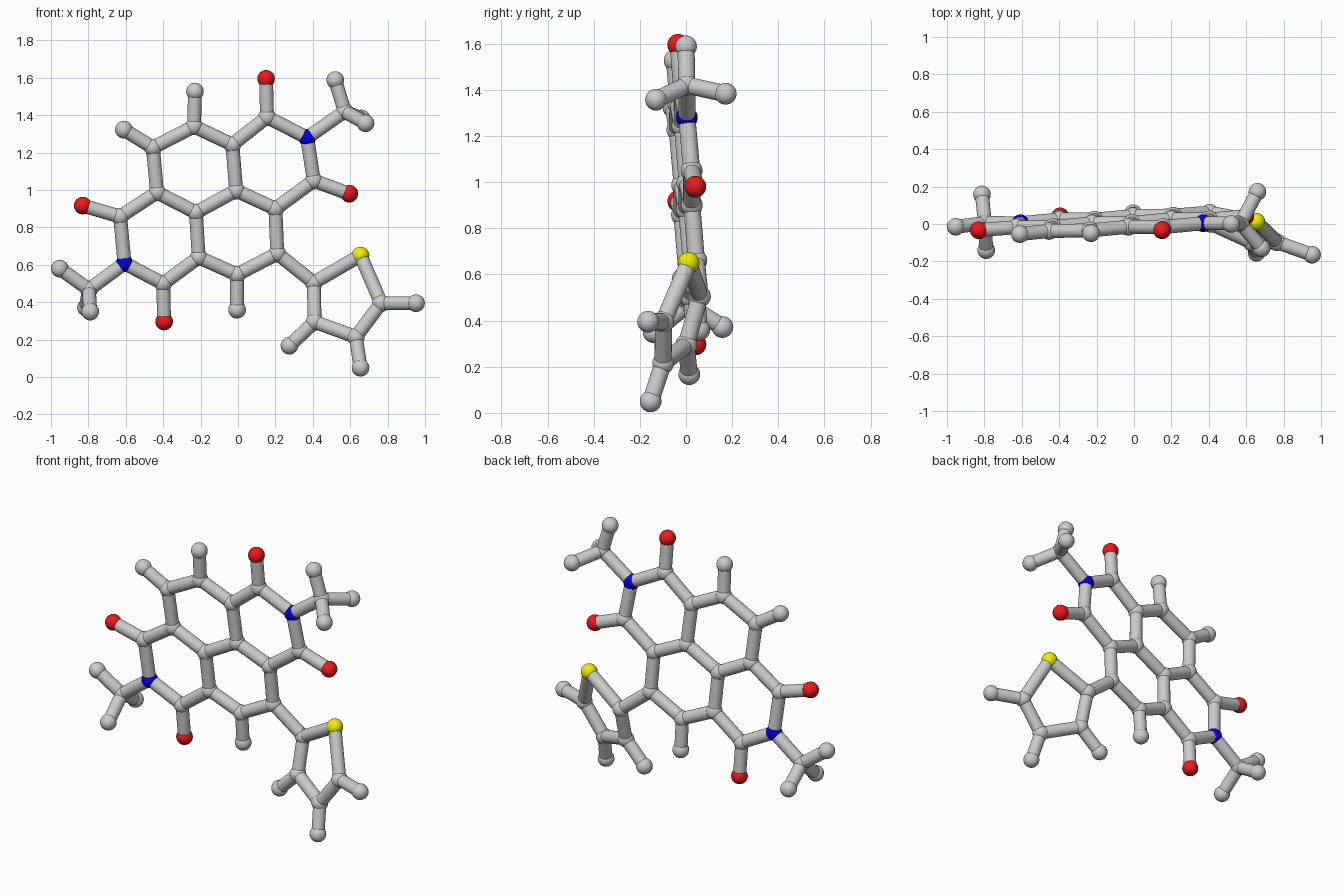
import bpy
from mathutils import Vector

if "Cube" in bpy.data.objects:
    bpy.data.objects.remove(bpy.data.objects["Cube"])

ATOM_R, BOND_R, REACH = 0.047, 0.037, 0.325

def material(name, color):
    m = bpy.data.materials.new(name)
    m.diffuse_color = color
    m.use_nodes = True
    m.node_tree.nodes["Principled BSDF"].inputs["Base Color"].default_value = m.diffuse_color
    return m

MATS = {
    "nitrogen": material("blue", (0.0, 0.0, 0.8, 1)),
    "oxygen": material("red", (0.85, 0.01, 0.01, 1)),
    "sulfur": material("yellow", (0.9, 0.85, 0.0, 1)),
}

# Both ring systems are flat: depth follows from the position in the front view
def core_plane(x, z):
    return Vector((x, 0.087 + 0.0555 * x - 0.081 * z, z))

def side_plane(x, z):
    return Vector((x, 0.066 - 0.356 * x + 0.275 * z, z))

atoms = []  # (kind, position)

def add(kind, plane, points):
    atoms.extend((kind, plane(x, z)) for x, z in points)

# Fused core: ring carbons, carbonyl carbons, methyl carbons
add("carbon", core_plane, [
    (-.03, 1.243), (-.235, 1.34), (-.455, 1.227), (-.433, .987), (-.225, .88),
    (-.01, .997), (.20, .90), (.21, .66), (-.005, .548), (-.21, .64),
    (.155, 1.39), (.405, 1.05), (-.63, .858), (-.40, .50),
    (.57, 1.42), (-.797, .468)])
add("nitrogen", core_plane, [(.37, 1.28), (-.607, .608)])
add("oxygen", core_plane, [(.15, 1.595), (.595, .98), (-.83, .917), (-.395, .297)])
add("hydrogen", core_plane, [(-.23, 1.527), (-.61, 1.323), (-.005, .36)])

# Five-sided side ring, tilted
add("sulfur", side_plane, [(.655, .65)])
add("carbon", side_plane, [(.405, .505), (.41, .295), (.63, .215), (.765, .395)])
add("hydrogen", side_plane, [(.275, .168), (.655, .05), (.952, .395)])

# Methyl hydrogens
for p in [(.52, 0, 1.588), (.682, -.13, 1.357), (.66, .172, 1.383),
          (-.953, -.015, .58), (-.79, -.14, .35), (-.813, .158, .372)]:
    atoms.append(("hydrogen", Vector(p)))

# Shared sphere mesh per kind
meshes = {}
for i, (kind, p) in enumerate(atoms):
    if kind not in meshes:
        bpy.ops.mesh.primitive_uv_sphere_add(segments=32, ring_count=16, radius=ATOM_R)
        ob = bpy.context.object
        bpy.ops.object.shade_smooth()
        if kind in MATS:
            ob.data.materials.append(MATS[kind])
        meshes[kind] = ob.data
    else:
        ob = bpy.data.objects.new(kind, meshes[kind])
        bpy.context.collection.objects.link(ob)
    ob.name = f"{kind}_atom_{i}"
    ob.location = p

# Bonds: a rod between every pair of close atoms, except end atoms with each other
ENDS = {"hydrogen", "oxygen"}
for i, (ka, a) in enumerate(atoms):
    for j, (kb, b) in enumerate(atoms[:i]):
        d = b - a
        if d.length > REACH or (ka in ENDS and kb in ENDS):
            continue
        bpy.ops.mesh.primitive_cylinder_add(
            vertices=24, radius=BOND_R, depth=d.length, location=(a + b) / 2,
            rotation=d.to_track_quat('Z', 'Y').to_euler())
        bpy.context.object.name = f"bond_{j}_{i}"
        bpy.ops.object.shade_smooth_by_angle()
